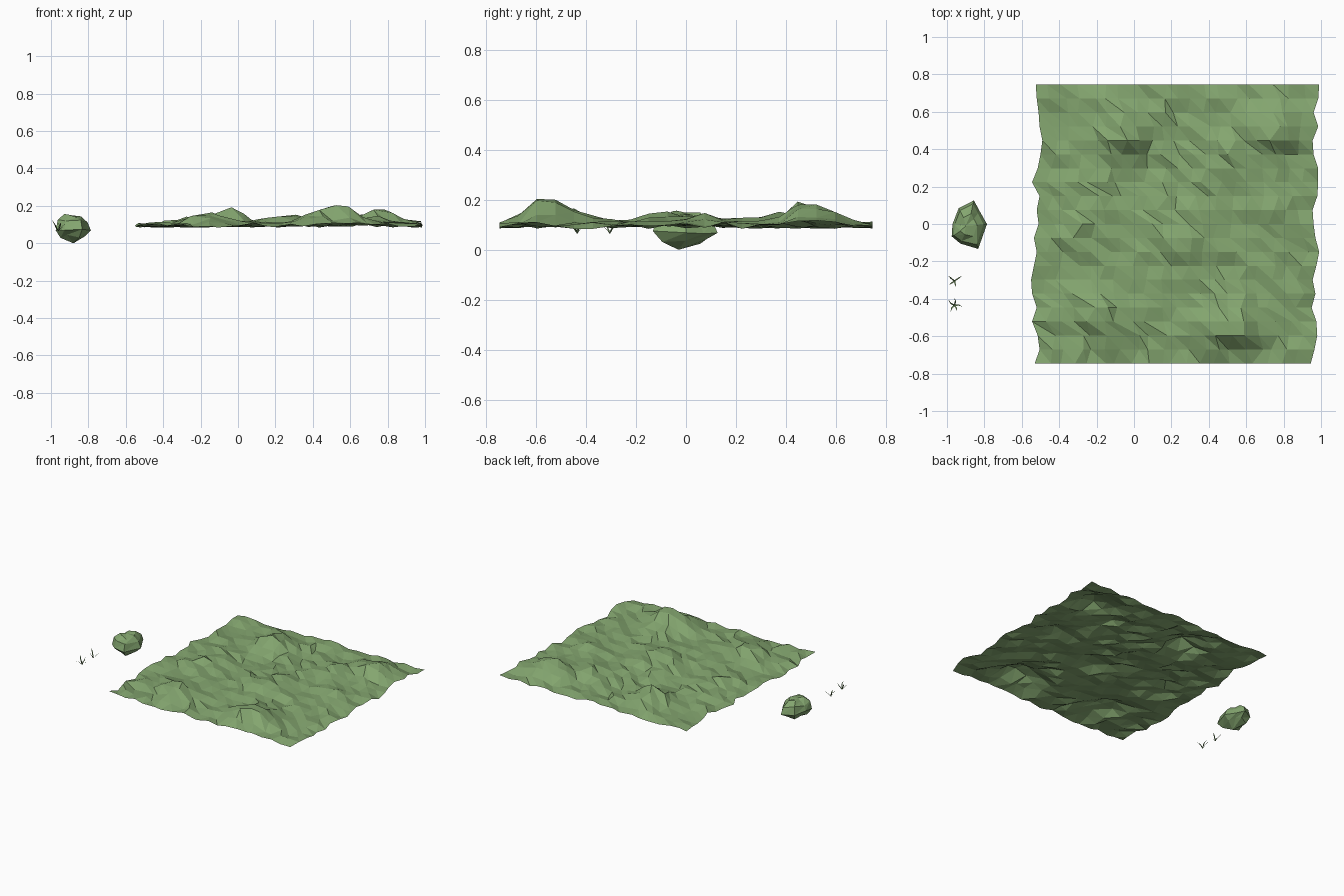
import bpy, bmesh, math, random
from mathutils import Vector

if "Cube" in bpy.data.objects:
    bpy.data.objects.remove(bpy.data.objects["Cube"])

random.seed(7)
green = bpy.data.materials.new("grass_green")
green.diffuse_color = (0.23, 0.38, 0.16, 1)
green.use_nodes = True
green.node_tree.nodes["Principled BSDF"].inputs["Base Color"].default_value = green.diffuse_color


def finish(bm, name):
    mesh = bpy.data.meshes.new(name)
    bm.to_mesh(mesh)
    bm.free()
    mesh.materials.append(green)
    obj = bpy.data.objects.new(name, mesh)
    bpy.context.collection.objects.link(obj)
    return obj


# Terrain: open low-poly sheet, rows run from back to front
left = [-.525, -.52, -.51, -.505, -.49, -.50, -.515, -.545, -.505, -.52, -.51,
        -.535, -.52, -.535, -.55, -.545, -.52, -.545, -.515, -.505, -.53]
right = [.99, .985, .96, .985, .955, .96, .985, .985, .98, .955, .96,
         .97, .99, .975, .955, .97, .95, .975, .98, .965, .945]
# x, y, height, x spread, front spread, back spread
hills = [(0.47, -0.58, .095, .10, .06, .13), (0.62, -0.57, .05, .06, .06, .10),
         (0.74, 0.49, .095, .10, .07, .09), (-0.05, 0.48, .095, .08, .07, .09),
         (-0.15, -0.50, .06, .10, .07, .11), (0.30, -0.10, .05, .14, .10, .16),
         (-0.25, 0.02, .035, .10, .12, .12), (0.50, 0.32, .045, .08, .07, .09),
         (0.72, 0.08, .045, .09, .09, .10)]


def height(x, y):
    z = 0.098 + random.uniform(-0.015, 0.015)
    for hx, hy, h, sx, sf, sb in hills:
        sy = sf if y < hy else sb
        z += h * math.exp(-0.5 * (((x - hx) / sx) ** 2 + ((y - hy) / sy) ** 2))
    return min(z, 0.205)


bm = bmesh.new()
rows = []
for j, (a, b) in enumerate(zip(left, right)):
    y = 0.745 - 1.49 * j / 20
    row = []
    for i in range(21):
        x = a + (b - a) * i / 20
        if 0 < i < 20:
            x += random.uniform(-0.022, 0.022)
        row.append(bm.verts.new((x, y, height(x, y))))
    rows.append(row)
for back, front in zip(rows, rows[1:]):
    for i in range(20):
        bm.faces.new((back[i], front[i], front[i + 1]))
        bm.faces.new((back[i], front[i + 1], back[i + 1]))
finish(bm, "terrain")

# Rock: faceted boulder, outline given by angular radius
outline = [(-.785, 0), (-.825, .07), (-.855, .13), (-.94, .09), (-.975, 0),
           (-.98, -.07), (-.93, -.11), (-.83, -.135)]
cx, cy = -0.885, -0.01
levels = [(0.035, .68), (0.075, 1.0), (0.115, .86), (0.147, .48)]
bm = bmesh.new()
rings = []
for z, s in levels:
    rings.append([bm.verts.new((cx + (x - cx) * s * random.uniform(.93, 1.0),
                                cy + (y - cy) * s * random.uniform(.93, 1.0),
                                z + random.uniform(-.013, .011)))
                  for x, y in outline])
for lo, hi in zip(rings, rings[1:]):
    for i in range(8):
        k = (i + 1) % 8
        bm.faces.new((lo[i], lo[k], hi[k]))
        bm.faces.new((lo[i], hi[k], hi[i]))
bottom = bm.verts.new((cx + .005, cy - .02, 0))
top = bm.verts.new((cx - .015, cy, 0.150))
for i in range(8):
    k = (i + 1) % 8
    bm.faces.new((rings[0][k], rings[0][i], bottom))
    bm.faces.new((rings[-1][i], rings[-1][k], top))
finish(bm, "rock")


# Grass tufts: thin blades spreading up from a common foot
def tuft(name, x, y, blades, bent):
    bm = bmesh.new()
    foot = Vector((x, y, 0.066))
    for n, (deg, reach, top_z) in enumerate(blades):
        d = Vector((math.cos(math.radians(deg)), math.sin(math.radians(deg)), 0))
        side = Vector((-d.y, d.x, 0)) * 0.0035
        mid = foot + d * reach * 0.55
        mid.z = 0.066 + (top_z - 0.066) * 0.65
        tip = foot + d * reach
        tip.z = top_z
        if bent:
            tip += side * (3 if n % 2 else -3)
        a, b, c, e, t = [bm.verts.new(p) for p in
                         (foot - side, foot + side, mid + side, mid - side, tip)]
        bm.faces.new((a, b, c, e))
        bm.faces.new((e, c, t))
    finish(bm, name)


tuft("grass_tuft_back", -0.96, -0.305,
     [(35, .046, .105), (140, .045, .12), (215, .035, .11), (285, .036, .10)], False)
tuft("grass_tuft_front", -0.96, -0.435,
     [(5, .042, .10), (75, .04, .11), (150, .044, .125), (225, .04, .10),
      (305, .034, .115)], True)
